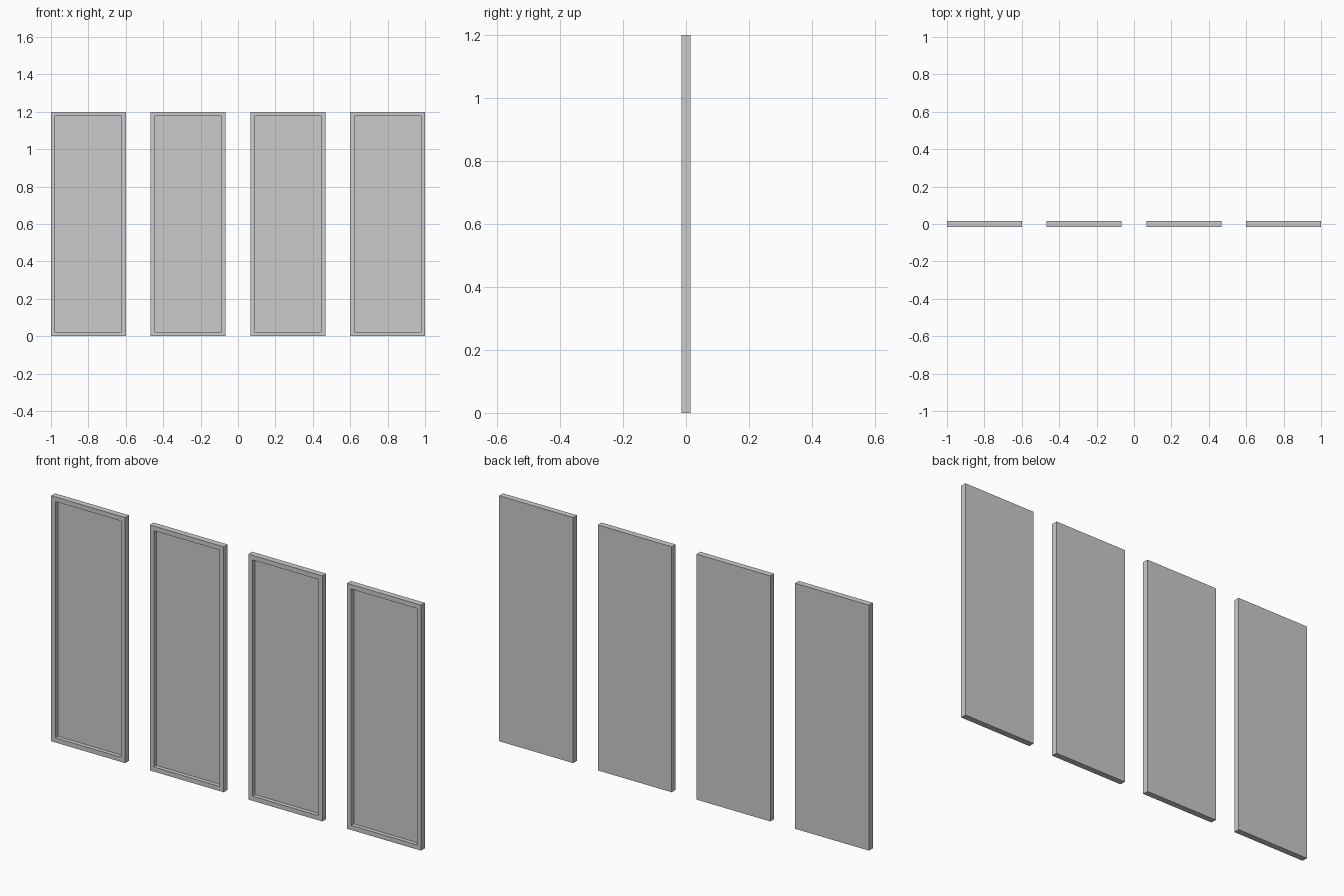
import bpy, bmesh

if "Cube" in bpy.data.objects:
    bpy.data.objects.remove(bpy.data.objects["Cube"])

WIDTH, HEIGHT, THICK = 0.4, 1.2, 0.03
BORDER, RECESS = 0.032, 0.02


def door_panel(name, cx):
    """Slab with a raised border around a recessed front field."""
    bm = bmesh.new()
    bmesh.ops.create_cube(bm, size=1)
    bmesh.ops.scale(bm, vec=(WIDTH, THICK, HEIGHT), verts=bm.verts)
    bm.normal_update()
    front = min(bm.faces, key=lambda f: f.calc_center_median().y)
    # border, then straight recess walls
    bmesh.ops.inset_region(bm, faces=[front], thickness=BORDER)
    floor = bmesh.ops.extrude_discrete_faces(bm, faces=[front])["faces"][0]
    bmesh.ops.translate(bm, vec=(0, RECESS, 0), verts=floor.verts)
    bmesh.ops.recalc_face_normals(bm, faces=bm.faces)
    mesh = bpy.data.meshes.new(name)
    bm.to_mesh(mesh)
    bm.free()
    obj = bpy.data.objects.new(name, mesh)
    obj.location = (cx, 0, HEIGHT / 2)
    bpy.context.collection.objects.link(obj)


# row of four evenly spaced panels
for i in range(4):
    door_panel(f"recessed_panel_{i + 1}", -0.8 + i * 1.6 / 3)
